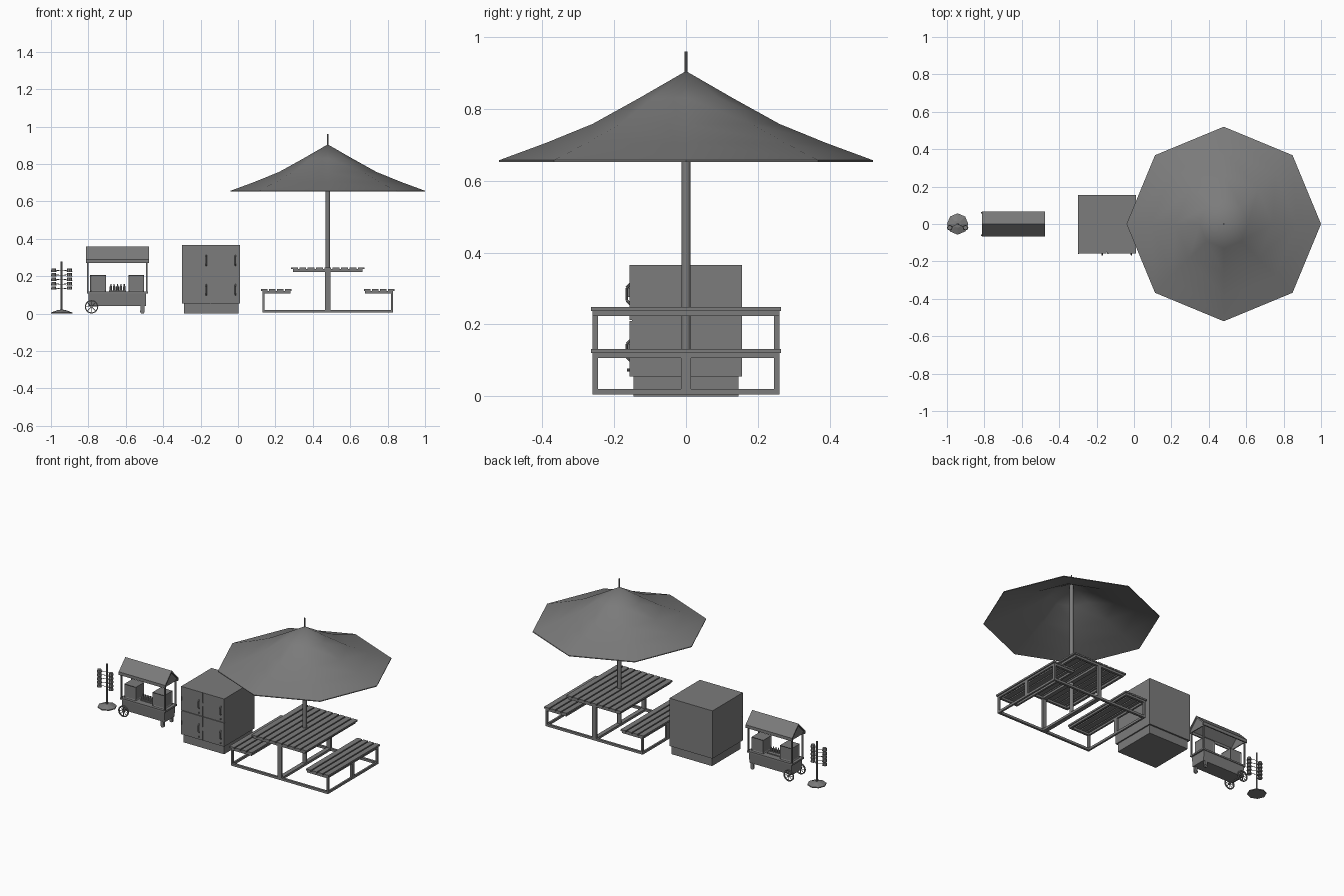
import bpy, bmesh, math
from mathutils import Vector

cube = bpy.data.objects.get("Cube")
if cube:
    bpy.data.objects.remove(cube, do_unlink=True)

GREY = 0.2
mat = bpy.data.materials.new("plain grey")
mat.use_nodes = True
mat.diffuse_color = (GREY, GREY, GREY, 1)
mat.node_tree.nodes["Principled BSDF"].inputs["Base Color"].default_value = (GREY, GREY, GREY, 1)


def finish(name, bm, smooth=False):
    bmesh.ops.recalc_face_normals(bm, faces=bm.faces)
    me = bpy.data.meshes.new(name)
    bm.to_mesh(me)
    bm.free()
    me.materials.append(mat)
    ob = bpy.data.objects.new(name, me)
    bpy.context.collection.objects.link(ob)
    if smooth:
        bpy.ops.object.select_all(action="DESELECT")
        ob.select_set(True)
        bpy.context.view_layer.objects.active = ob
        bpy.ops.object.shade_smooth_by_angle(angle=math.radians(35))
    return ob


def box(name, x, y, z):
    """Box from (min, max) pairs."""
    bm = bmesh.new()
    bmesh.ops.create_cube(bm, size=1)
    for v in bm.verts:
        v.co = Vector([(a + b) / 2 + c * (b - a) for (a, b), c in zip((x, y, z), v.co)])
    return finish(name, bm)


def rod(name, a, b, r, sides=10, r2=None):
    """Cylinder or cone between two points."""
    a, b = Vector(a), Vector(b)
    bm = bmesh.new()
    bmesh.ops.create_cone(bm, cap_ends=True, segments=sides, radius1=r,
                          radius2=r if r2 is None else r2, depth=(b - a).length)
    turn = (b - a).to_track_quat("Z", "Y")
    for v in bm.verts:
        v.co = turn @ v.co + (a + b) / 2
    return finish(name, bm, True)


def lathe(name, profile, centre, sides, smooth=True):
    """Closed (radius, z) profile spun around a vertical axis."""
    bm = bmesh.new()
    vs = [bm.verts.new((r, 0, z)) for r, z in profile]
    edges = [bm.edges.new(p) for p in zip(vs, vs[1:])]
    bmesh.ops.spin(bm, geom=vs + edges, cent=(0, 0, 0), axis=(0, 0, 1),
                   angle=math.tau, steps=sides, use_duplicate=False)
    bmesh.ops.remove_doubles(bm, verts=bm.verts, dist=0.0005)
    bmesh.ops.translate(bm, verts=bm.verts, vec=centre)
    return finish(name, bm, smooth)


def prism_x(name, outline, x0, x1):
    """(y, z) outline extruded along x."""
    bm = bmesh.new()
    f = bm.faces.new([bm.verts.new((x0, y, z)) for y, z in outline])
    out = bmesh.ops.extrude_face_region(bm, geom=[f])["geom"]
    bmesh.ops.translate(bm, vec=(x1 - x0, 0, 0),
                        verts=[g for g in out if isinstance(g, bmesh.types.BMVert)])
    return finish(name, bm)


def slats(name, x0, x1, count, z0, z1):
    pitch = (x1 - x0 + 0.008) / count
    for i in range(count):
        a = x0 + i * pitch
        box(name, (a, a + pitch - 0.008), (-0.265, 0.265), (z0, z1))


# Parasol
T = 0.48
lathe("parasol_canopy", [(0, 0.905), (0.13, 0.83), (0.26, 0.758), (0.39, 0.705), (0.52, 0.657),
                         (0.52, 0.652), (0.39, 0.699), (0.26, 0.751), (0.13, 0.822), (0, 0.896)],
      (T, 0, 0), 8)
rod("parasol_pole", (T, 0, 0.01), (T, 0, 0.89), 0.013, 12)
rod("parasol_spike", (T, 0, 0.88), (T, 0, 0.96), 0.004, 8)

# Picnic table top and frame
slats("table_slat", T - 0.197, T + 0.197, 9, 0.238, 0.248)
for s in (-1, 1):
    edge = tuple(sorted((s * 0.245, s * 0.26)))
    box("table_leg", (T - 0.014, T + 0.014), edge, (0.005, 0.238))
    box("table_rail", (T - 0.185, T + 0.185), edge, (0.224, 0.238))
    box("base_runner", (T - 0.35, T + 0.35), edge, (0.005, 0.02))
    side = tuple(sorted((T + s * 0.17, T + s * 0.185)))
    box("table_side_rail", side, (-0.245, 0.245), (0.224, 0.238))

    # Benches on either side
    ends = sorted((T + s * 0.195, T + s * 0.357))
    slats("bench_slat", ends[0], ends[1], 4, 0.12, 0.131)
    outer = tuple(sorted((T + s * 0.338, T + s * 0.35)))
    inner = tuple(sorted((T + s * 0.2, T + s * 0.212)))
    for e in (-1, 1):
        end = tuple(sorted((e * 0.245, e * 0.26)))
        box("bench_leg", outer, end, (0.005, 0.12))
        box("bench_rail", (inner[0], outer[1]) if s > 0 else (outer[0], inner[1]), end, (0.107, 0.12))
    box("bench_long_rail", outer, (-0.245, 0.245), (0.107, 0.12))
    box("bench_inner_rail", inner, (-0.245, 0.245), (0.107, 0.12))
    box("bench_middle_leg", outer, (-0.014, 0.014), (0.005, 0.12))
    box("base_side_runner", outer, (-0.245, 0.245), (0.005, 0.02))
box("table_cross_rail", (T - 0.014, T + 0.014), (-0.245, 0.245), (0.224, 0.238))
box("base_cross_runner", (T - 0.014, T + 0.014), (-0.245, 0.245), (0.005, 0.02))

# Cabinet with four doors
box("cabinet_plinth", (-0.29, 0.002), (-0.146, 0.146), (0, 0.056))
box("cabinet_body", (-0.3, 0.01), (-0.15, 0.156), (0.055, 0.366))
for x in (-0.3, -0.1435):
    for z in (0.055, 0.212):
        box("cabinet_door", (x, x + 0.1535), (-0.157, -0.149), (z, z + 0.154))
        box("door_hinge", (x + 0.001, x + 0.006), (-0.161, -0.156), (z + 0.065, z + 0.09))
        h = x + 0.13
        pull = [(h, -0.155, z + 0.045), (h, -0.165, z + 0.055),
                (h, -0.165, z + 0.09), (h, -0.155, z + 0.1)]
        for a, b in zip(pull, pull[1:]):
            rod("door_handle", a, b, 0.004, 8)
        rod("door_lock", (h, -0.155, z + 0.018), (h, -0.164, z + 0.018), 0.004, 8)

# Food cart: tapered body, counter, roof on posts
prism_x("cart_body", [(-0.05, 0.04), (0.05, 0.04), (0.056, 0.11), (-0.056, 0.11)], -0.798, -0.492)
box("cart_counter", (-0.808, -0.482), (-0.06, 0.06), (0.108, 0.118))
prism_x("cart_roof", [(-0.068, 0.27), (-0.06, 0.27), (-0.06, 0.286), (0, 0.348), (0.06, 0.286),
                      (0.06, 0.27), (0.068, 0.27), (0.068, 0.29), (0, 0.36), (-0.068, 0.29)],
        -0.812, -0.477)
for x in (-0.802, -0.488):
    prism_x("roof_gable", [(-0.06, 0.272), (0.06, 0.272), (0.06, 0.288), (0, 0.35), (-0.06, 0.288)],
            x - 0.003, x + 0.003)
    for y in (-0.055, 0.055):
        box("roof_post", (x - 0.004, x + 0.004), (y - 0.004, y + 0.004), (0.115, 0.28))

# Display boxes with inset panes
for x in (-0.79, -0.586):
    bm = bmesh.new()
    bmesh.ops.create_cube(bm, size=1)
    for v in bm.verts:
        v.co = Vector((x + 0.042 + v.co.x * 0.084, v.co.y * 0.084, 0.162 + v.co.z * 0.09))
    bm.normal_update()
    walls = [f for f in bm.faces if abs(f.normal.z) < 0.5]
    bmesh.ops.inset_individual(bm, faces=walls, thickness=0.009, depth=-0.004)
    finish("display_box", bm)

# Bottles on a small shelf
box("bottle_shelf", (-0.69, -0.598), (-0.02, 0.02), (0.117, 0.124))
for i in range(5):
    lathe("bottle", [(0, 0), (0.007, 0), (0.007, 0.02), (0.003, 0.027), (0.003, 0.035), (0, 0.035)],
          (-0.68 + i * 0.018, -0.008, 0.124), 8)

# Spoked wheels, axle and casters
W = Vector((-0.783, 0, 0.037))
for y in (-0.06, 0.06):
    hub = W + Vector((0, y, 0))
    bm = bmesh.new()
    rim = []
    for k in range(20):
        a = k * math.tau / 20
        rim.append([bm.verts.new(hub + Vector((r * math.cos(a), d, r * math.sin(a))))
                    for r, d in ((0.036, -0.004), (0.036, 0.004), (0.03, 0.004), (0.03, -0.004))])
    for k in range(20):
        p, q = rim[k - 1], rim[k]
        for j in range(4):
            bm.faces.new((p[j - 1], p[j], q[j], q[j - 1]))
    finish("wheel_rim", bm, True)
    for k in range(4):
        a = k * math.pi / 4
        d = Vector((math.cos(a), 0, math.sin(a))) * 0.032
        rod("wheel_spoke", hub - d, hub + d, 0.0018, 6)
    rod("wheel_hub", hub - Vector((0, 0.006, 0)), hub + Vector((0, 0.006, 0)), 0.007)
    c = 0.75 * y
    box("caster_fork", (-0.521, -0.501), (c - 0.007, c + 0.007), (0.015, 0.042))
    rod("caster_wheel", (-0.511, c - 0.005, 0.013), (-0.511, c + 0.005, 0.013), 0.013)
rod("wheel_axle", W + Vector((0, -0.06, 0)), W + Vector((0, 0.06, 0)), 0.004, 8)

# Display stand with hanging goods
S = -0.943
lathe("stand_base", [(0, 0), (0.057, 0), (0.057, 0.006), (0.02, 0.02), (0, 0.022)], (S, 0, 0), 8, False)
rod("stand_pole", (S, 0, 0.015), (S, 0, 0.28), 0.006)
for s in (-1, 1):
    for i in range(5):
        z = 0.137 + i * 0.024
        tip = Vector((S + s * 0.042, -0.02, z))
        rod("stand_arm", (S, 0, z - 0.004), tip, 0.0018, 6)
        rod("hanging_item", tip - Vector((0, 0, 0.009)), tip + Vector((0, 0, 0.009)), 0.015, 8, 0.012)
